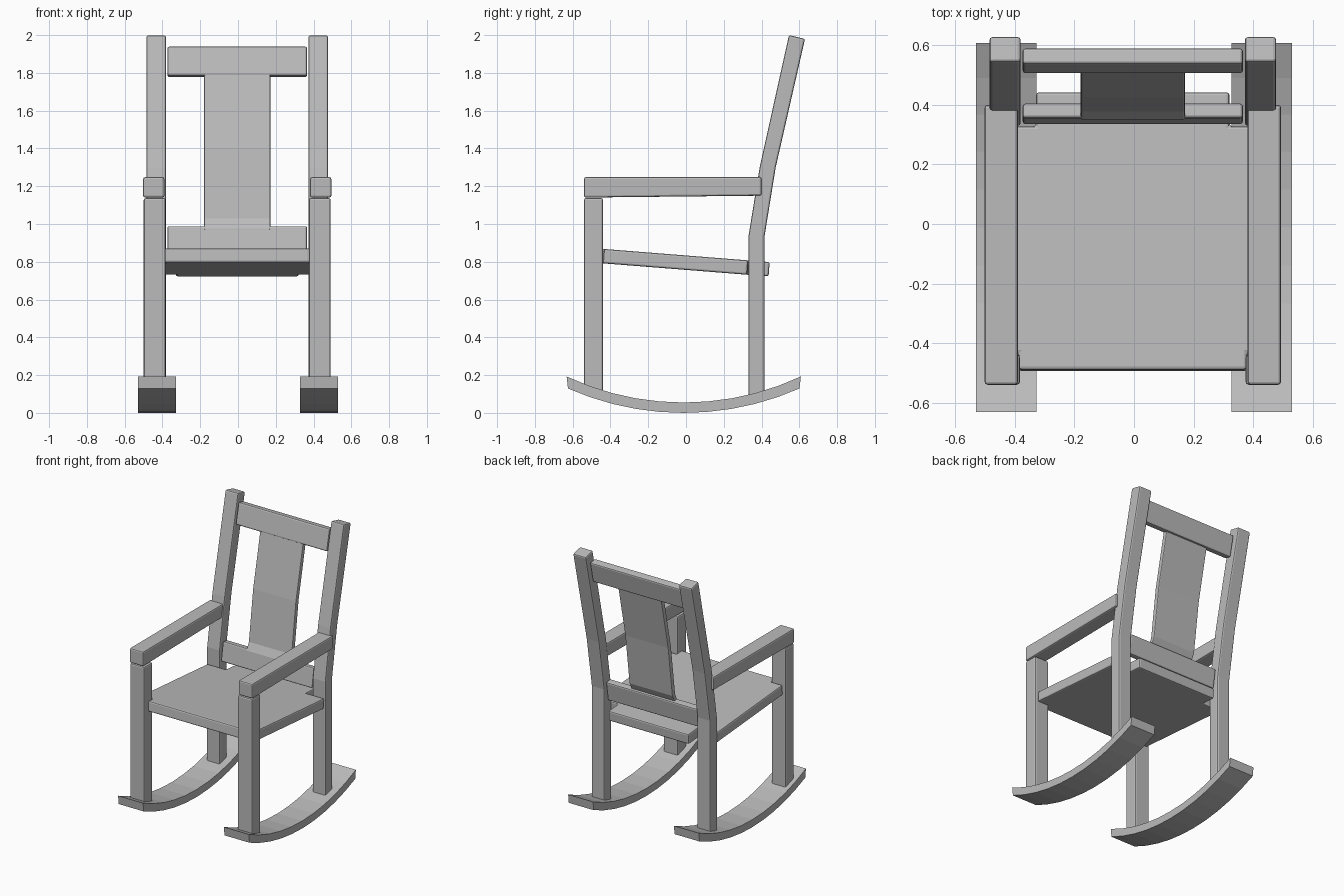
import bpy, bmesh, math
from mathutils import Matrix, Vector

if "Cube" in bpy.data.objects:
    bpy.data.objects.remove(bpy.data.objects["Cube"], do_unlink=True)

GREY = (0.5, 0.5, 0.5, 1)
mat = bpy.data.materials.new("plain grey")
mat.use_nodes = True
mat.diffuse_color = GREY
mat.node_tree.nodes["Principled BSDF"].inputs["Base Color"].default_value = GREY

CX = -0.004   # centre line of the frame
SIDES = (("right", -1), ("left", 1))


def finish(bm, name, bevel):
    bmesh.ops.recalc_face_normals(bm, faces=bm.faces)
    me = bpy.data.meshes.new(name)
    bm.to_mesh(me)
    bm.free()
    me.materials.append(mat)
    ob = bpy.data.objects.new(name, me)
    bpy.context.collection.objects.link(ob)
    if bevel:
        mod = ob.modifiers.new("edge", "BEVEL")
        mod.width = bevel
        mod.segments = 2
        mod.limit_method = "ANGLE"
        mod.angle_limit = math.radians(40)
    return ob


def extrude(name, points, offset, bevel):
    """Extrude a closed outline of 3D points along an offset."""
    bm = bmesh.new()
    face = bm.faces.new([bm.verts.new(p) for p in points])
    ext = bmesh.ops.extrude_face_region(bm, geom=[face])
    moved = [g for g in ext["geom"] if isinstance(g, bmesh.types.BMVert)]
    bmesh.ops.translate(bm, verts=moved, vec=offset)
    return finish(bm, name, bevel)


def side_profile(name, yz, x, width, bevel=0.01):
    """Extrude a side outline (y, z) across x."""
    return extrude(name, [(x - width / 2, y, z) for y, z in yz], (width, 0, 0), bevel)


def ribbon(path, depth):
    """Side outline of a strip: a front path and its copy shifted back."""
    return path + [(y + depth, z) for y, z in reversed(path)]


def rail(name, y, z, depth, height, tilt):
    bm = bmesh.new()
    bmesh.ops.create_cube(bm, size=1)
    bmesh.ops.scale(bm, verts=bm.verts, vec=(0.74, depth, height))
    bmesh.ops.rotate(bm, verts=bm.verts, matrix=Matrix.Rotation(-tilt, 3, "X"))
    bmesh.ops.translate(bm, verts=bm.verts, vec=(CX, y, z))
    return finish(bm, name, 0.01)


def arc(radius, half_angle, centre_z, steps=10):
    angles = [half_angle * (2 * i / steps - 1) for i in range(steps + 1)]
    return [(-0.012 + radius * math.sin(a), centre_z - radius * math.cos(a)) for a in angles]


for side, s in SIDES:
    # Curved rocker
    outline = arc(1.52, 0.415, 1.52) + arc(1.465, 0.437, 1.52)[::-1]
    side_profile(side + "_rocker", outline, s * 0.429, 0.202, 0)

    # Front leg, bent back post and armrest
    side_profile(side + "_front_leg",
                 [(-0.54, 0.13), (-0.44, 0.09), (-0.44, 1.137), (-0.54, 1.137)],
                 CX + s * 0.437, 0.116)
    side_profile(side + "_back_post",
                 [(0.33, 0.07), (0.33, 0.93), (0.39, 1.3), (0.545, 2.0),
                  (0.63, 1.98), (0.475, 1.3), (0.415, 0.93), (0.415, 0.09)],
                 CX + s * 0.429, 0.105)
    side_profile(side + "_armrest",
                 [(-0.54, 1.14), (0.4, 1.15), (0.4, 1.248), (-0.54, 1.248)],
                 CX + s * 0.442, 0.112)

# Sloping seat, notched around the legs and posts
half = [(0.383, -0.495), (0.383, -0.44), (0.475, -0.44),
        (0.475, 0.323), (0.325, 0.323), (0.325, 0.437)]
outline = half + [(-x, y) for x, y in reversed(half)]
extrude("seat", [(x + CX, y, 0.757 - 0.079 * y) for x, y in outline], (0, 0.006, 0.076), 0.01)

# Back rest: two rails and a flat centre slat
rail("top_rail", 0.548, 1.858, 0.055, 0.157, 0.215)
rail("lower_rail", 0.37, 0.915, 0.05, 0.143, 0.16)
side_profile("back_slat",
             ribbon([(0.348, 0.97), (0.378, 1.03), (0.427, 1.4), (0.512, 1.8)], 0.035),
             CX, 0.35, 0.006)
